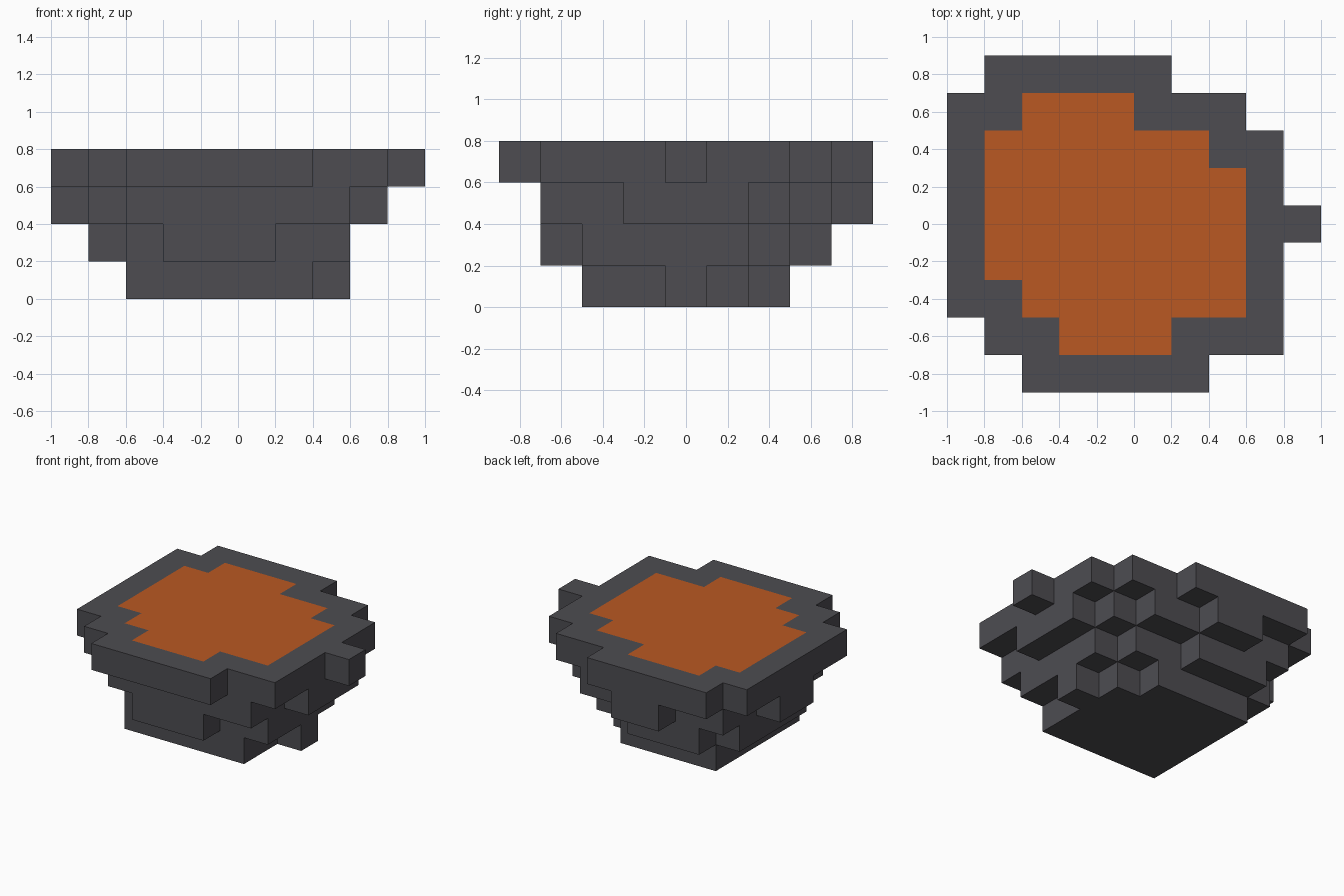
import bpy
import bmesh
from math import radians
from mathutils import Vector

CELL = 0.2

cube = bpy.data.objects.get("Cube")
if cube:
    bpy.data.objects.remove(cube, do_unlink=True)


def material(name, colour):
    mat = bpy.data.materials.new(name)
    mat.use_nodes = True
    mat.diffuse_color = (*colour, 1)
    bsdf = next(n for n in mat.node_tree.nodes if n.type == 'BSDF_PRINCIPLED')
    bsdf.inputs["Base Color"].default_value = (*colour, 1)
    bsdf.inputs["Roughness"].default_value = 0.9
    return mat


def layer(level, first_row, spans):
    """Cells of one layer: each span is the first and last+1 column of a row."""
    return {(col, first_row + i, level)
            for i, (start, end) in enumerate(spans)
            for col in range(start, end)}


def build_blocks(name, cells, solid, mat):
    """Skin the cells with the faces that no solid neighbour covers."""
    bm = bmesh.new()
    for cell in cells:
        for axis in range(3):
            for side in (-1, 1):
                step = Vector((0, 0, 0))
                step[axis] = side
                if tuple(int(c + s) for c, s in zip(cell, step)) in solid:
                    continue
                u, v = Vector((0, 0, 0)), Vector((0, 0, 0))
                u[(axis + 1) % 3] = side
                v[(axis + 2) % 3] = 1
                # Cells are centred on whole rows, but start on whole columns
                centre = Vector(cell) + Vector((0.5, 0, 0.5)) + step / 2
                corners = (-u - v, u - v, u + v, v - u)
                bm.faces.new([bm.verts.new((centre + c / 2) * CELL) for c in corners])
    bmesh.ops.remove_doubles(bm, verts=bm.verts, dist=0.001)
    # Merge the flat areas into single faces
    bmesh.ops.dissolve_limit(bm, angle_limit=radians(1), verts=bm.verts,
                             edges=bm.edges, delimit={'NORMAL'})
    mesh = bpy.data.meshes.new(name)
    bm.to_mesh(mesh)
    bm.free()
    mesh.materials.append(mat)
    obj = bpy.data.objects.new(name, mesh)
    bpy.context.collection.objects.link(obj)


# Rows run from front to back
pool_rows = [(-2, 1), (-3, 3), (-4, 3), (-4, 3), (-4, 3), (-4, 2), (-3, 0)]
base = layer(0, -2, [(-3, 2), (-3, 2), (-3, 3), (-3, 2), (-3, 1)])
lower = layer(1, -3, pool_rows)
upper = layer(2, -3, [(-3, 3), (-4, 3), (-4, 4), (-5, 4), (-5, 4),
                      (-4, 3), (-4, 2), (-2, 0)])
rim = layer(3, -4, [(-3, 2), (-4, 4), (-5, 4), (-5, 4), (-5, 5),
                    (-5, 4), (-5, 4), (-5, 3), (-4, 1)])
pool = layer(3, -3, pool_rows)

rock = material("dark grey rock", (0.075, 0.073, 0.083))
lava = material("orange lava", (0.49, 0.098, 0.016))
solid = base | lower | upper | rim

# Stepped stone basin, and the lava sheet level with its rim
build_blocks("rock_basin", solid - pool, solid, rock)
build_blocks("lava_pool", pool, solid, lava)
